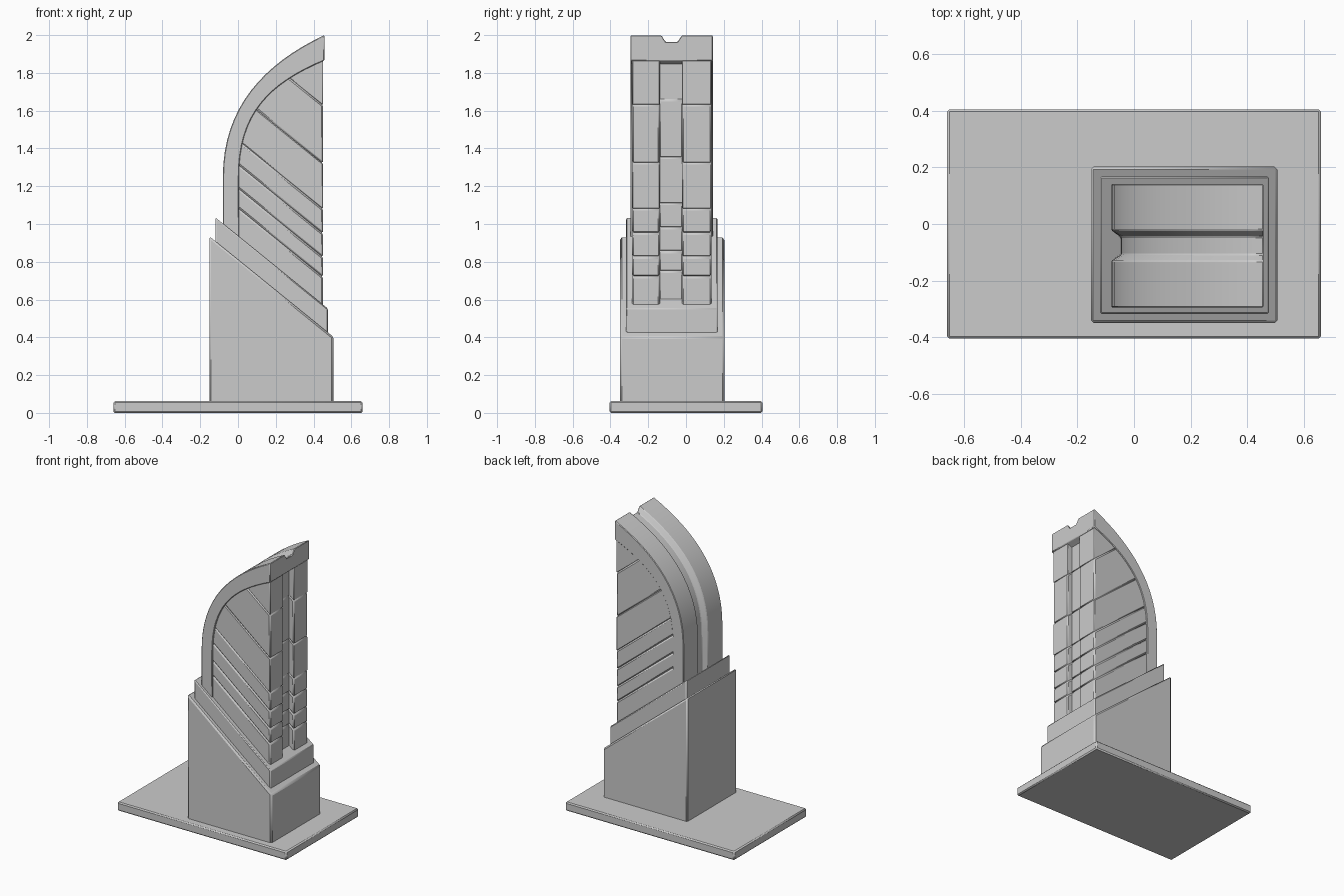
import bpy, bmesh
from mathutils import Vector

if "Cube" in bpy.data.objects:
    bpy.data.objects.remove(bpy.data.objects["Cube"])

grey = bpy.data.materials.new("plain_grey")
grey.use_nodes = True
COLOUR = (0.6, 0.6, 0.6, 1)
grey.diffuse_color = COLOUR
grey.node_tree.nodes["Principled BSDF"].inputs["Base Color"].default_value = COLOUR

SLOPE = 0.81  # fall of every slanted line towards +x


def finish(name, bm, bevel):
    bmesh.ops.recalc_face_normals(bm, faces=bm.faces)
    mesh = bpy.data.meshes.new(name)
    bm.to_mesh(mesh)
    bm.free()
    mesh.materials.append(grey)
    obj = bpy.data.objects.new(name, mesh)
    bpy.context.collection.objects.link(obj)
    mod = obj.modifiers.new("edge_bevel", "BEVEL")
    mod.width = bevel
    mod.segments = 1
    mod.limit_method = "ANGLE"
    mod.angle_limit = 0.6
    bpy.ops.object.select_all(action="DESELECT")
    obj.select_set(True)
    bpy.context.view_layer.objects.active = obj
    bpy.ops.object.shade_smooth_by_angle(angle=0.45)
    return obj


def prism(outline, y0, y1):
    """Extrude an (x, z) outline along y."""
    bm = bmesh.new()
    face = bm.faces.new([bm.verts.new((x, y0, z)) for x, z in outline])
    moved = bmesh.ops.extrude_face_region(bm, geom=[face])["geom"]
    bmesh.ops.translate(bm, vec=(0, y1 - y0, 0),
                        verts=[v for v in moved if isinstance(v, bmesh.types.BMVert)])
    return bm


def sloped_block(name, x0, x1, y0, y1, z0, top, bevel):
    outline = [(x0, z0), (x1, z0), (x1, top - SLOPE * (x1 - x0)), (x0, top)]
    finish(name, prism(outline, y0, y1), bevel)


def bezier(points, steps=16):
    a, b, c, d = [Vector(p) for p in points]
    ts = [i / steps for i in range(steps + 1)]
    return [a * (1 - t) ** 3 + b * 3 * t * (1 - t) ** 2 + c * 3 * t * t * (1 - t) + d * t ** 3
            for t in ts]


# Base plate, pedestal and collar
finish("base_plate", prism([(-0.66, 0), (0.66, 0), (0.66, 0.062), (-0.66, 0.062)],
                           -0.405, 0.405), 0.008)
sloped_block("pedestal", -0.152, 0.506, -0.35, 0.203, 0.05, 0.935, 0.01)
sloped_block("collar", -0.12, 0.476, -0.318, 0.168, 0.3, 1.035, 0.006)

# Curved arch with a channel along its outer face
outer = [Vector((-0.08, 0.9))] + bezier([(-0.08, 1.25), (-0.08, 1.62), (0.14, 1.85), (0.457, 2.0)])
inner = [Vector((0.005, 0.85))] + bezier([(0.005, 1.25), (0.005, 1.58), (0.16, 1.74), (0.457, 1.865)])
bm = bmesh.new()
rings = []
for o, i in zip(outer, inner):
    floor = o + (i - o).normalized() * 0.034
    section = [(i, -0.295), (o, -0.295), (o, -0.13), (floor, -0.108),
               (floor, -0.045), (o, -0.022), (o, 0.142), (i, 0.142)]
    rings.append([bm.verts.new((p.x, y, p.y)) for p, y in section])
for r, s in zip(rings, rings[1:]):
    for k in range(len(r)):
        n = (k + 1) % len(r)
        bm.faces.new((r[k], r[n], s[n], s[k]))
bm.faces.new(rings[0])
bm.faces.new(rings[-1])
finish("arch", bm, 0.004)

# Slanted infill blocks: two outer columns and a recessed middle one
EDGE = 0.45
joints = [0.45, 0.72, 0.825, 0.95, 1.08, 1.32, 1.63, 2.2]
columns = {"front": (-0.286, -0.138, EDGE), "middle": (-0.145, -0.015, EDGE - 0.035),
           "back": (-0.022, 0.135, EDGE)}
normal = Vector((SLOPE, 0, 1)).normalized()
for side, (y0, y1, edge) in columns.items():
    # outline follows the arch, pushed slightly inside it
    curve = [(o * 0.3 + i * 0.7) for o, i in zip(outer, inner)]
    outline = [(p.x, p.y) for p in curve if p.x < edge - 0.01]
    outline += [(edge, curve[-1].y), (edge, 0.4), (outline[0][0], 0.4)]
    for n, (low, high) in enumerate(zip(joints, joints[1:])):
        bm = prism(outline, y0, y1)
        for z, sign in ((low, -1), (high, 1)):
            cut = bmesh.ops.bisect_plane(
                bm, geom=bm.verts[:] + bm.edges[:] + bm.faces[:],
                plane_co=(EDGE, 0, z), plane_no=normal * sign, clear_outer=True)
            rim = [e for e in cut["geom_cut"] if isinstance(e, bmesh.types.BMEdge)]
            if rim:
                bmesh.ops.contextual_create(bm, geom=rim)
        finish(f"{side}_infill_block_{n + 1}", bm, 0.009)
